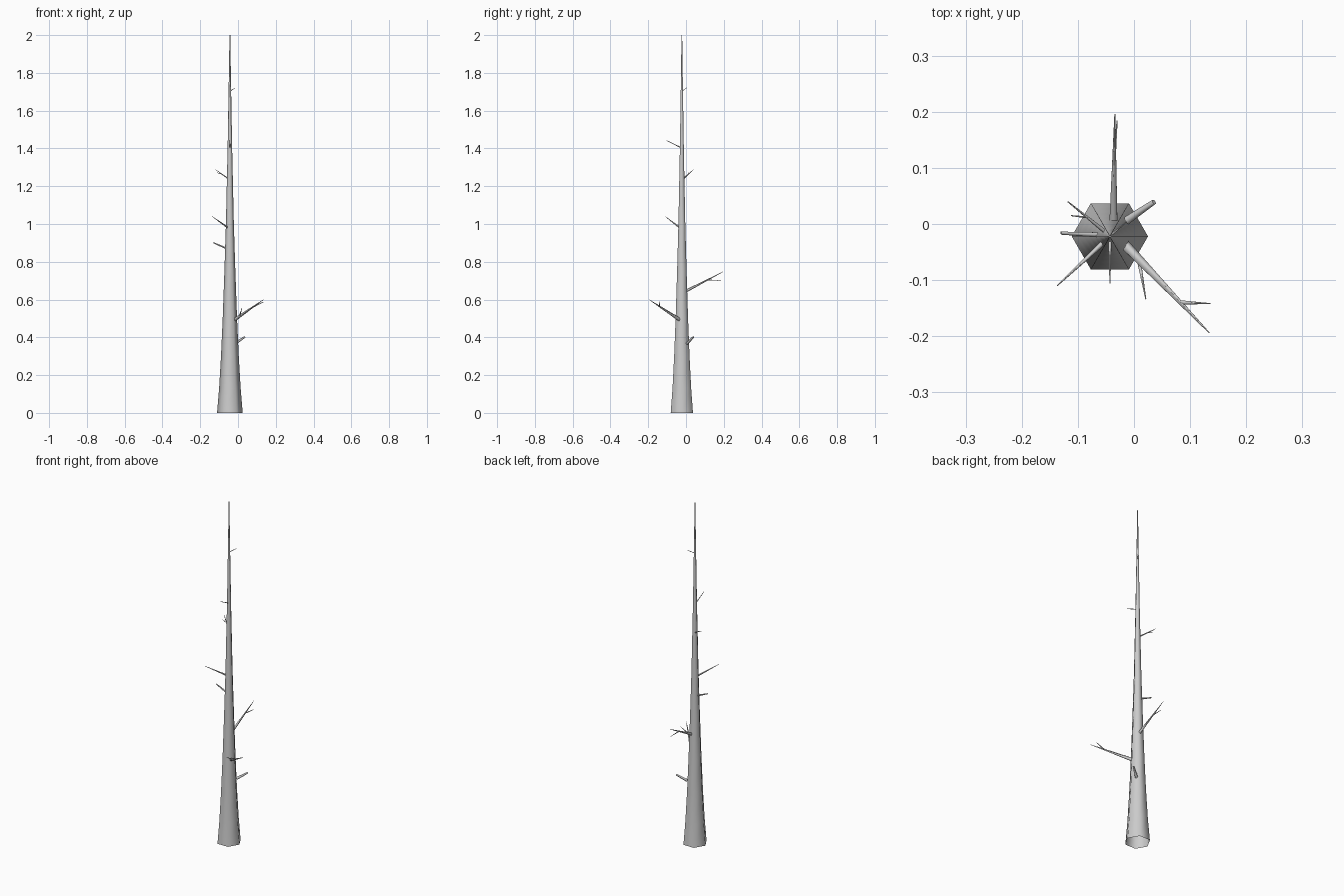
import bpy, bmesh, math
from mathutils import Vector

if "Cube" in bpy.data.objects:
    bpy.data.objects.remove(bpy.data.objects["Cube"])

AXIS = (-0.043, -0.022)


def tube(name, rings, sides, cap_end=True):
    """Loft rings of (centre, radius) into a tapered tube, open at its start."""
    bm = bmesh.new()
    d = (Vector(rings[-1][0]) - Vector(rings[0][0])).normalized()
    if abs(d.z) > 0.99:
        u, v = Vector((1, 0, 0)), Vector((0, 1, 0))
    else:
        u = Vector((0, 0, 1)).cross(d).normalized()
        v = d.cross(u)
    loops = []
    for c, r in rings:
        loop = []
        for i in range(sides):
            a = 2 * math.pi * i / sides
            loop.append(bm.verts.new(Vector(c) + r * (math.cos(a) * u + math.sin(a) * v)))
        loops.append(loop)
    for lo, hi in zip(loops, loops[1:]):
        for i in range(sides):
            j = (i + 1) % sides
            bm.faces.new((lo[i], lo[j], hi[j], hi[i]))
    if cap_end:
        bm.faces.new(loops[-1])
    bmesh.ops.recalc_face_normals(bm, faces=bm.faces[:])
    me = bpy.data.meshes.new(name)
    bm.to_mesh(me)
    bm.free()
    for p in me.polygons:
        p.use_smooth = len(p.vertices) == 4
    ob = bpy.data.objects.new(name, me)
    bpy.context.collection.objects.link(ob)
    return ob


# Trunk: six-sided taper with a slight flare at the foot
profile = [(0, 0.068), (0.13, 0.057), (0.3, 0.047), (0.5, 0.038), (0.75, 0.029),
           (1.0, 0.021), (1.4, 0.012), (1.75, 0.006), (2.0, 0.002)]
tube("trunk", [((*AXIS, z), r) for z, r in profile], 6)

# Dead branches and twigs: name, start, end, start radius, end radius
branches = [
    ("low_stub", (-0.012, 0.006, 0.368), (0.036, 0.039, 0.402), 0.008, 0.005),
    ("large_branch", (-0.018, -0.036, 0.494), (0.134, -0.194, 0.599), 0.010, 0.001),
    ("large_branch_outer_twig", (0.083, -0.140, 0.563), (0.136, -0.142, 0.588), 0.004, 0.001),
    ("large_branch_inner_twig", (0.008, -0.063, 0.511), (0.021, -0.134, 0.555), 0.004, 0.001),
    ("back_branch", (-0.036, 0.000, 0.645), (-0.034, 0.196, 0.747), 0.008, 0.001),
    ("back_branch_twig", (-0.035, 0.115, 0.704), (-0.030, 0.184, 0.700), 0.003, 0.001),
    ("left_stub", (-0.062, -0.019, 0.871), (-0.130, -0.016, 0.901), 0.005, 0.003),
    ("front_left_branch", (-0.056, -0.034, 0.982), (-0.137, -0.110, 1.040), 0.005, 0.001),
    ("back_left_branch", (-0.052, -0.013, 1.241), (-0.118, 0.040, 1.288), 0.004, 0.001),
    ("back_left_twig", (-0.083, 0.012, 1.263), (-0.112, 0.015, 1.272), 0.002, 0.001),
    ("front_branch", (-0.043, -0.028, 1.405), (-0.043, -0.106, 1.444), 0.003, 0.001),
    ("top_twig", (-0.041, -0.020, 1.704), (-0.013, 0.004, 1.721), 0.002, 0.001),
]
for name, a, b, r0, r1 in branches:
    tube(name, [(a, r0), (b, r1)], 5)
